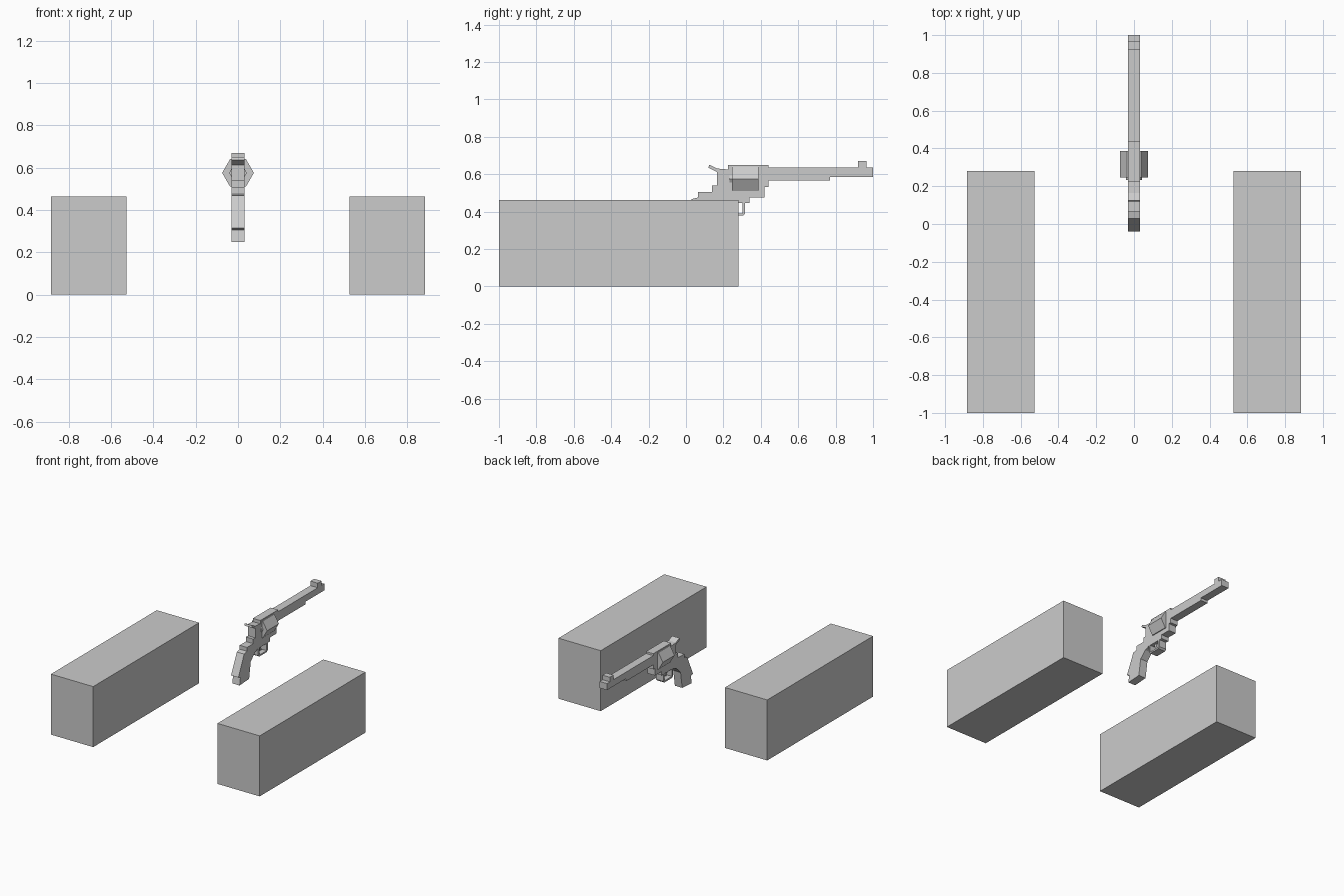
import bpy, bmesh, math

if "Cube" in bpy.data.objects:
    bpy.data.objects.remove(bpy.data.objects["Cube"])

gray = bpy.data.materials.new("plain gray")
gray.diffuse_color = (0.6, 0.6, 0.6, 1)
gray.use_nodes = True
gray.node_tree.nodes["Principled BSDF"].inputs["Base Color"].default_value = gray.diffuse_color


def finish(name, bm):
    bmesh.ops.recalc_face_normals(bm, faces=bm.faces)
    mesh = bpy.data.meshes.new(name)
    bm.to_mesh(mesh)
    bm.free()
    mesh.materials.append(gray)
    obj = bpy.data.objects.new(name, mesh)
    bpy.context.collection.objects.link(obj)
    return obj


def plate(name, profile, half):
    """Extrude a (y, z) side profile evenly across x."""
    bm = bmesh.new()
    face = bm.faces.new([bm.verts.new((-half, y, z)) for y, z in profile])
    out = bmesh.ops.extrude_face_region(bm, geom=[face])
    verts = [v for v in out["geom"] if isinstance(v, bmesh.types.BMVert)]
    bmesh.ops.translate(bm, verts=verts, vec=(2 * half, 0, 0))
    return finish(name, bm)


def prism(name, y0, y1, radius, z, sides=6):
    """Many-sided drum lying along y, with corners pointing to the sides."""
    bm = bmesh.new()
    rings = []
    for y in (y0, y1):
        rings.append([bm.verts.new((radius * math.cos(math.tau * i / sides), y,
                                    z + radius * math.sin(math.tau * i / sides)))
                      for i in range(sides)])
    for ring in rings:
        bm.faces.new(ring)
    for i in range(sides):
        j = (i + 1) % sides
        bm.faces.new((rings[0][i], rings[0][j], rings[1][j], rings[1][i]))
    return finish(name, bm)


# Two long blocks, one on each side
for side, label in ((-1, "left_block"), (1, "right_block")):
    block = plate(label, [(-1, 0), (0.28, 0), (0.28, 0.463), (-1, 0.463)], 0.179)
    block.location.x = side * 0.705

# Body with barrel, sight, hammer and grip in one stepped outline
plate("revolver_body", [
    # barrel and front sight
    (1, 0.585), (1, 0.635), (0.965, 0.635), (0.965, 0.67), (0.92, 0.67),
    (0.92, 0.635), (0.44, 0.635), (0.44, 0.65),
    # top strap and hammer
    (0.225, 0.65), (0.225, 0.625), (0.165, 0.63), (0.125, 0.65), (0.12, 0.635),
    (0.165, 0.612), (0.165, 0.54), (0.14, 0.54), (0.14, 0.505),
    # grip
    (0.065, 0.505), (0.065, 0.475), (0.03, 0.467), (-0.04, 0.315),
    (-0.015, 0.305), (-0.025, 0.248), (0.09, 0.255), (0.11, 0.38), (0.16, 0.43),
    # underside of the frame and barrel
    (0.2, 0.445), (0.34, 0.445), (0.34, 0.475), (0.42, 0.475), (0.42, 0.53),
    (0.44, 0.53), (0.44, 0.565), (0.77, 0.565), (0.77, 0.585),
], 0.031)

# Hexagonal cylinder and its rear ratchet
prism("cylinder", 0.245, 0.387, 0.075, 0.575)
prism("cylinder_ratchet", 0.232, 0.245, 0.042, 0.575)

# Guard loop and trigger
plate("trigger_guard", [(0.2, 0.45), (0.2, 0.39), (0.215, 0.378), (0.305, 0.378),
                        (0.316, 0.39), (0.316, 0.45), (0.302, 0.45),
                        (0.302, 0.39), (0.214, 0.39), (0.214, 0.45)], 0.031)
plate("trigger", [(0.235, 0.45), (0.26, 0.45), (0.265, 0.405), (0.252, 0.405)], 0.012)
